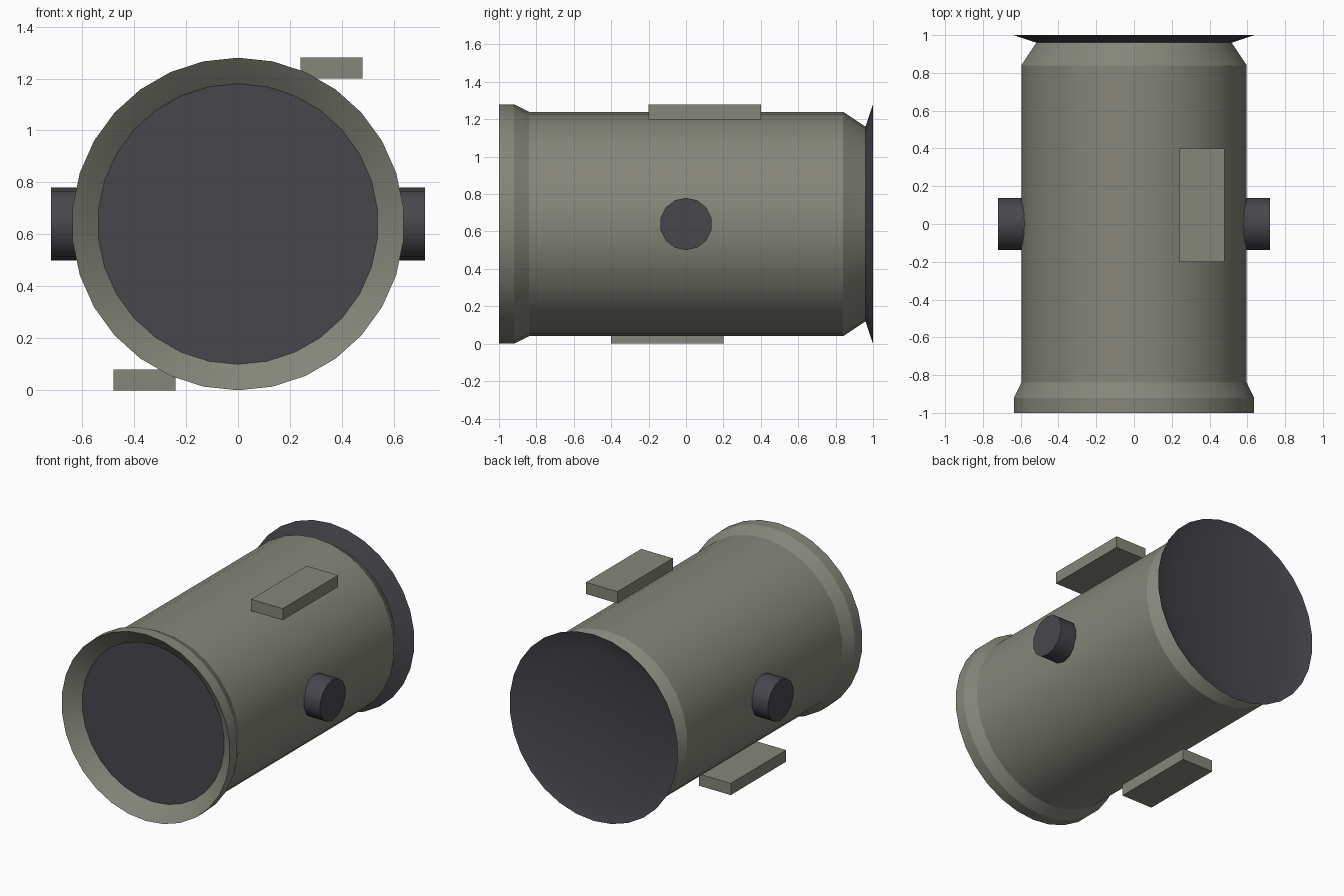
import bpy, bmesh, math

if "Cube" in bpy.data.objects:
    bpy.data.objects.remove(bpy.data.objects["Cube"])

AXIS_Z = 0.64


def material(name, color):
    m = bpy.data.materials.new(name)
    m.diffuse_color = (*color, 1)
    m.use_nodes = True
    m.node_tree.nodes["Principled BSDF"].inputs["Base Color"].default_value = m.diffuse_color
    return m


olive = material("olive grey", (0.235, 0.238, 0.195))
dark = material("dark grey", (0.064, 0.062, 0.073))


def finish(bm, name, mats, smooth_angle=None):
    bmesh.ops.recalc_face_normals(bm, faces=bm.faces[:])
    me = bpy.data.meshes.new(name)
    bm.to_mesh(me)
    bm.free()
    ob = bpy.data.objects.new(name, me)
    bpy.context.collection.objects.link(ob)
    for m in mats:
        me.materials.append(m)
    if smooth_angle:
        bpy.ops.object.select_all(action='DESELECT')
        ob.select_set(True)
        bpy.context.view_layer.objects.active = ob
        bpy.ops.object.shade_smooth_by_angle(angle=math.radians(smooth_angle))
    return ob


def lathe(name, profile, sides, to_world, mats, mat_rule, smooth_angle):
    """Turn (radius, position) points round an axis and cap both ends."""
    bm = bmesh.new()
    rings = []
    for r, d in profile:
        angles = [2 * math.pi * i / sides for i in range(sides)]
        rings.append([bm.verts.new(to_world(r * math.sin(a), d, r * math.cos(a)))
                      for a in angles])
    for k in range(len(rings) - 1):
        a, b = rings[k], rings[k + 1]
        for i in range(sides):
            j = (i + 1) % sides
            bm.faces.new((a[i], a[j], b[j], b[i])).material_index = mat_rule(k)
    bm.faces.new(rings[0]).material_index = mat_rule(-1)
    bm.faces.new(rings[-1]).material_index = mat_rule(len(profile) - 1)
    return finish(bm, name, mats, smooth_angle)


# Barrel body: recessed dark front, lipped shell, dark flared back
profile = [(0.54, -0.92), (0.60, -0.97), (0.64, -1.0), (0.64, -0.92),
           (0.60, -0.84), (0.60, 0.84), (0.52, 0.96), (0.64, 1.0), (0.52, 0.963)]
lathe("barrel_body", profile, 30, lambda u, d, v: (u, d, AXIS_Z + v),
      [olive, dark], lambda k: 1 if k < 0 or k >= 6 else 0, 18)

# Side pegs
for side, s in (("left", -1), ("right", 1)):
    lathe(side + "_peg", [(0.14, 0.56), (0.14, 0.72)], 14,
          lambda u, d, v: (s * d, u, AXIS_Z + v), [dark], lambda k: 0, 30)

# Mounting pads, diagonally opposite
for name, s in (("top_pad", 1), ("bottom_pad", -1)):
    bm = bmesh.new()
    bmesh.ops.create_cube(bm, size=1)
    for v in bm.verts:
        v.co = (s * 0.36 + v.co.x * 0.24, s * 0.10 + v.co.y * 0.60,
                AXIS_Z + s * 0.60 + v.co.z * 0.08)
    finish(bm, name, [olive])
